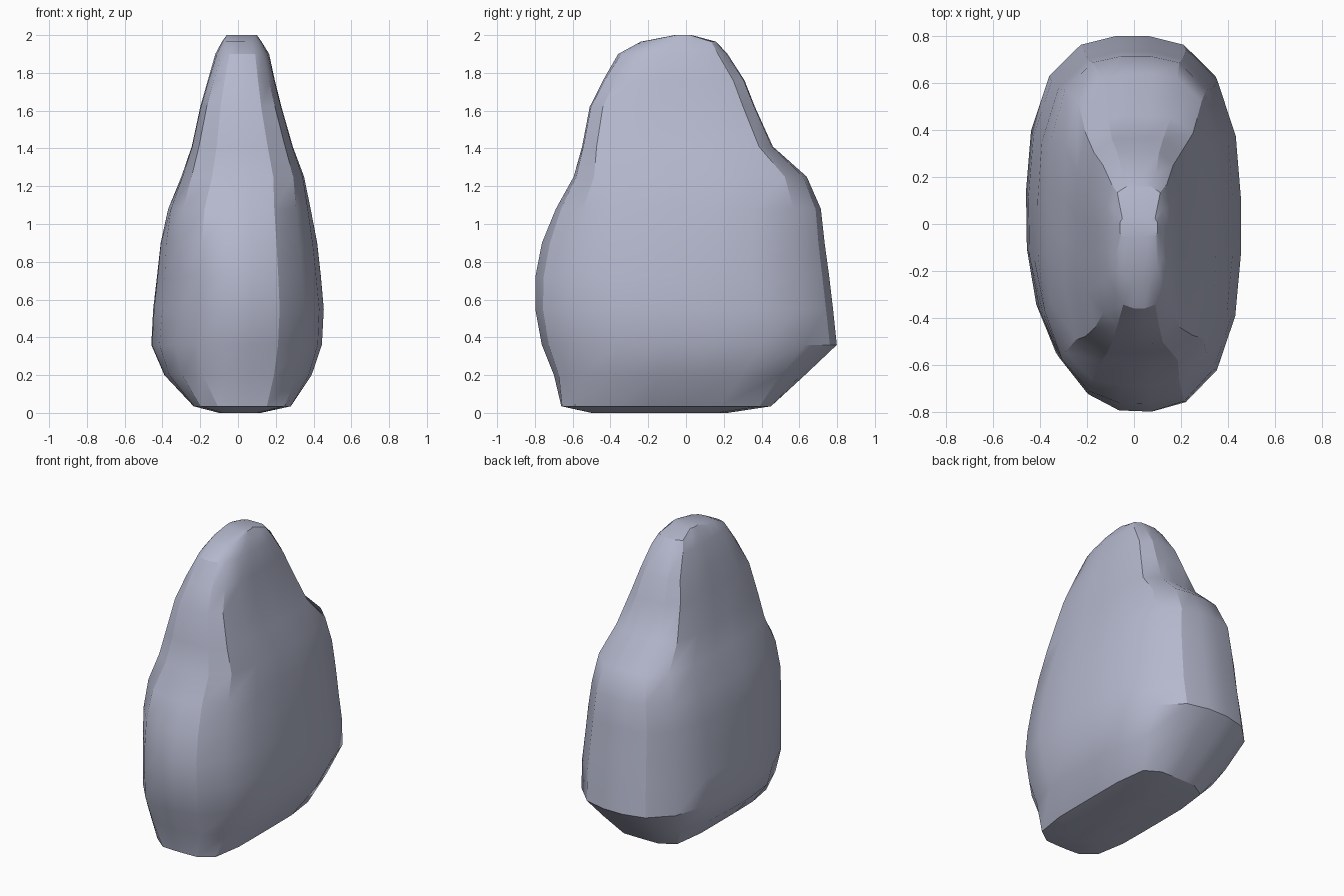
import bpy, bmesh, math

if "Cube" in bpy.data.objects:
    bpy.data.objects.remove(bpy.data.objects["Cube"])

# One flat stone colour
mat = bpy.data.materials.new("grey stone")
mat.diffuse_color = (0.46, 0.48, 0.61, 1)
mat.use_nodes = True
mat.node_tree.nodes["Principled BSDF"].inputs["Base Color"].default_value = mat.diffuse_color

# Contours: z, left x, right x, front y, back y,
# squareness of the front left, front right and back corners
LEVELS = [
    (0.00, -0.10, 0.12, -0.50, 0.22, 4.0, 4.0, 4.0),
    (0.035, -0.235, 0.28, -0.66, 0.45, 4.5, 5.0, 6.0),
    (0.20, -0.39, 0.39, -0.70, 0.63, 2.5, 3.0, 3.2),
    (0.36, -0.46, 0.445, -0.765, 0.80, 2.1, 2.8, 2.8),
    (0.55, -0.45, 0.455, -0.80, 0.78, 2.0, 2.7, 2.8),
    (0.72, -0.43, 0.44, -0.80, 0.76, 2.1, 2.6, 2.8),
    (0.90, -0.41, 0.42, -0.765, 0.735, 2.4, 2.6, 2.9),
    (1.08, -0.37, 0.385, -0.69, 0.715, 3.0, 3.0, 3.0),
    (1.25, -0.30, 0.35, -0.595, 0.64, 3.8, 3.6, 3.3),
    (1.41, -0.245, 0.29, -0.55, 0.46, 4.5, 4.2, 4.4),
    (1.62, -0.20, 0.23, -0.51, 0.365, 4.0, 4.0, 4.5),
    (1.76, -0.16, 0.195, -0.44, 0.31, 3.6, 3.6, 4.0),
    (1.90, -0.12, 0.165, -0.36, 0.22, 2.6, 2.6, 3.6),
    (1.965, -0.085, 0.125, -0.24, 0.16, 3.0, 3.0, 5.0),
    (2.00, -0.06, 0.10, -0.06, 0.03, 5.0, 5.0, 5.0),
]
SIDES = 20


def contour(z, left, right, front, back, sq_left, sq_right, sq_back):
    """Rounded outline whose corners differ in squareness."""
    cx, cy = (left + right) / 2, (front + back) / 2
    hx, hy = (right - left) / 2, (back - front) / 2
    pts = []
    for i in range(SIDES):
        a = 2 * math.pi * (i + 0.5) / SIDES
        c, s = math.cos(a), math.sin(a)
        p = sq_back if s > 0 else sq_left if c < 0 else sq_right
        r = (abs(c) ** p + abs(s) ** p) ** (-1 / p)
        pts.append((cx + hx * r * c, cy + hy * r * s, z))
    return pts


# Loft the boulder through its contours
bm = bmesh.new()
rings = [[bm.verts.new(p) for p in contour(*lv)] for lv in LEVELS]
for low, high in zip(rings, rings[1:]):
    for i in range(SIDES):
        j = (i + 1) % SIDES
        bm.faces.new((low[i], low[j], high[j], high[i]))
bm.faces.new(rings[0][::-1])
bm.faces.new(rings[-1])
bmesh.ops.recalc_face_normals(bm, faces=bm.faces)

mesh = bpy.data.meshes.new("boulder")
bm.to_mesh(mesh)
bm.free()
boulder = bpy.data.objects.new("boulder", mesh)
bpy.context.collection.objects.link(boulder)
mesh.materials.append(mat)

# Smooth broad faces, crisp chipped edges
bpy.context.view_layer.objects.active = boulder
boulder.select_set(True)
bpy.ops.object.shade_smooth_by_angle(angle=math.radians(28))
